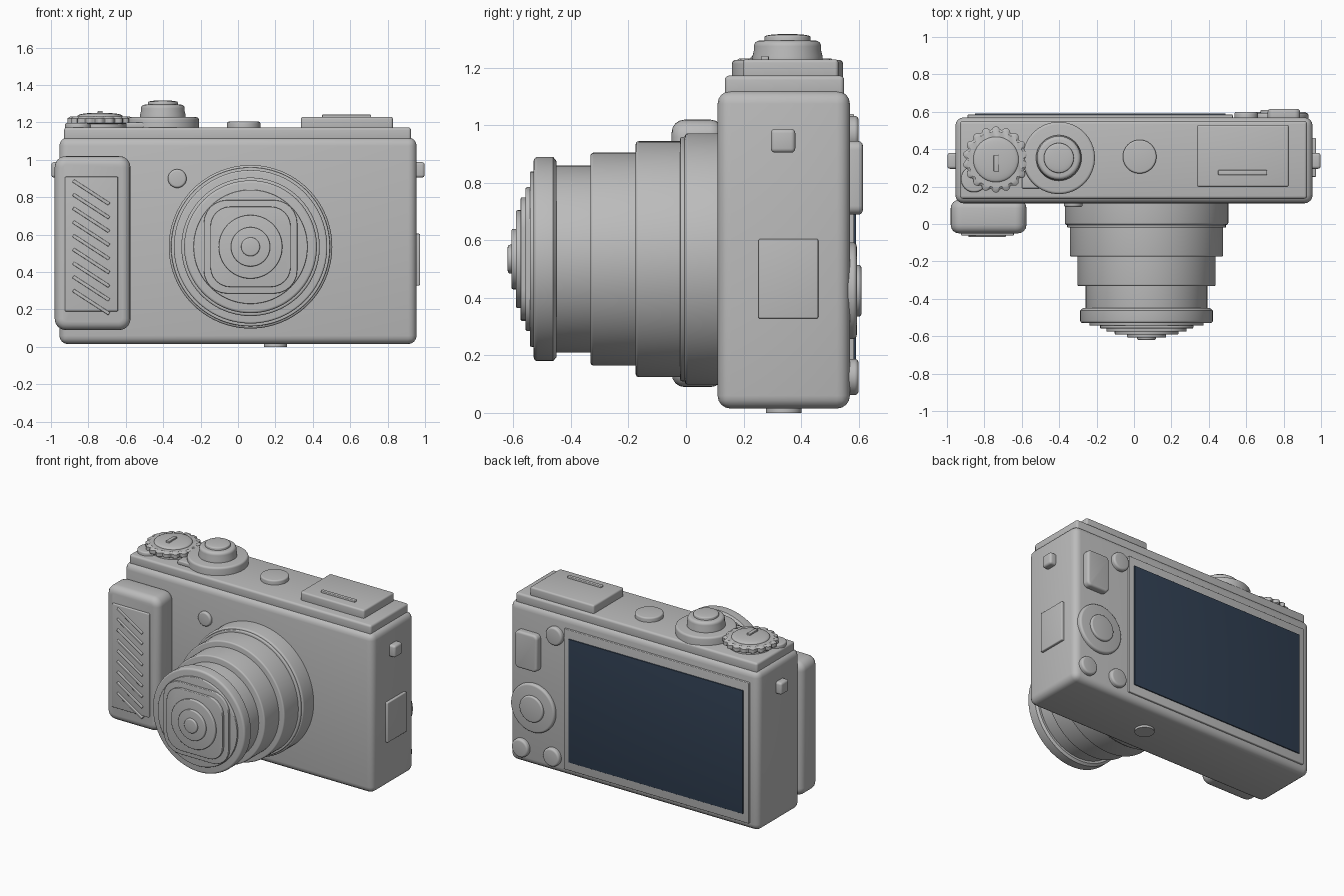
import bpy, bmesh, math
from mathutils import Matrix, Vector

cube = bpy.data.objects.get("Cube")
if cube:
    bpy.data.objects.remove(cube, do_unlink=True)


def material(name, rgb):
    m = bpy.data.materials.new(name)
    m.use_nodes = True
    m.diffuse_color = (*rgb, 1)
    m.node_tree.nodes["Principled BSDF"].inputs["Base Color"].default_value = (*rgb, 1)
    return m


GREY = material("grey", (0.5, 0.5, 0.5))
NAVY = material("screen_navy", (0.03, 0.05, 0.085))


def finish(name, bm, mat=GREY):
    bmesh.ops.recalc_face_normals(bm, faces=bm.faces)
    me = bpy.data.meshes.new(name)
    bm.to_mesh(me)
    bm.free()
    me.materials.append(mat)
    ob = bpy.data.objects.new(name, me)
    bpy.context.collection.objects.link(ob)
    bpy.ops.object.select_all(action="DESELECT")
    ob.select_set(True)
    bpy.context.view_layer.objects.active = ob
    bpy.ops.object.shade_smooth_by_angle(angle=math.radians(35))
    return ob


def box(name, x, y, z, bevel=0.0, mat=GREY, corners=0.0, axis=1, tilt=0.0):
    """Box from (min, max) ranges; corners rounds only edges along one axis first."""
    lo, hi = Vector((x[0], y[0], z[0])), Vector((x[1], y[1], z[1]))
    bm = bmesh.new()
    bmesh.ops.create_cube(bm, size=1)
    bmesh.ops.scale(bm, vec=hi - lo, verts=bm.verts)
    if corners:
        along = [e for e in bm.edges
                 if abs((e.verts[0].co - e.verts[1].co).normalized()[axis]) > 0.9]
        bmesh.ops.bevel(bm, geom=along, offset=corners, segments=6, profile=0.5, affect="EDGES")
    if bevel:
        sharp = [e for e in bm.edges if e.calc_face_angle() > 0.6]
        bmesh.ops.bevel(bm, geom=sharp, offset=bevel, segments=4, profile=0.5, affect="EDGES")
    move = Matrix.Translation((lo + hi) / 2) @ Matrix.Rotation(tilt, 4, "Y")
    bmesh.ops.transform(bm, matrix=move, verts=bm.verts)
    return finish(name, bm, mat)


# Turning directions: the profile height runs along the named direction
TURN = {"up": Matrix(), "front": Matrix.Rotation(math.pi / 2, 4, "X"),
        "back": Matrix.Rotation(-math.pi / 2, 4, "X")}


def lathe(name, centre, profile, facing="up", steps=64, wave=None):
    """Turn (radius, height) points; wave scales the radius by angle."""
    bm = bmesh.new()
    rings = []
    for r, h in profile:
        ring = []
        for i in range(steps):
            a = math.tau * i / steps
            k = r * (wave(a) if wave else 1)
            ring.append(bm.verts.new((k * math.cos(a), k * math.sin(a), h)))
        rings.append(ring)
    for a, b in zip(rings, rings[1:]):
        for i in range(steps):
            j = (i + 1) % steps
            bm.faces.new((a[i], a[j], b[j], b[i]))
    bm.faces.new(rings[0])
    bm.faces.new(rings[-1])
    bmesh.ops.transform(bm, matrix=Matrix.Translation(centre) @ TURN[facing], verts=bm.verts)
    return finish(name, bm)


def drum(r, h0, h1, soft=0.01):
    """Cylinder profile with a rounded far rim."""
    arc = [(r - soft + soft * math.cos(t), h1 - soft + soft * math.sin(t))
           for t in (math.pi / 8 * i for i in range(5))]
    return [(r, h0)] + arc


def dome(r, h0, rise):
    """Shallow cap profile."""
    return [(r * math.cos(t), h0 + rise * math.sin(t))
            for t in (math.pi / 2 * i / 8 for i in range(8))]


# Body and top plate
box("body", (-0.955, 0.955), (0.11, 0.57), (0.015, 1.12), 0.045)
box("top_plate", (-0.93, 0.925), (0.135, 0.55), (1.1, 1.173), 0.015)
lathe("tripod_socket", (0.2, 0.34, 0), drum(0.062, 0, 0.03, 0.003))

# Hand grip with slanted ridges
box("grip", (-0.98, -0.575), (-0.05, 0.13), (0.09, 1.02), 0.045, corners=0.06)
box("grip_panel", (-0.925, -0.642), (-0.062, 0), (0.19, 0.91), 0.006)
for i in range(9):
    z = 0.826 - i * 0.0733
    box("grip_ridge", (-0.9, -0.67), (-0.07, -0.04), (z - 0.009, z + 0.009),
        0.004, tilt=math.radians(33))

# Telescoping lens barrel: radius, back and front distance
LENS = (0.067, 0, 0.535)
for name, r, back, front, soft in (
        ("lens_mount", 0.437, -0.13, 0.005, 0.012), ("lens_ring", 0.425, 0, 0.02, 0.006),
        ("outer_barrel", 0.41, 0, 0.175, 0.01), ("middle_barrel", 0.37, 0.15, 0.332, 0.01),
        ("inner_barrel", 0.325, 0.3, 0.46, 0.005), ("lens_cover_disc", 0.305, 0.5, 0.543, 0.005),
        ("lens_inner_ring", 0.17, 0.55, 0.592, 0.006), ("lens_eye", 0.105, 0.58, 0.607, 0.006),
        ("lens_centre", 0.05, 0.6, 0.62, 0.008)):
    lathe(name, LENS, drum(r, back, front, soft), "front", 96)
lathe("front_ring", LENS, [(0.34, 0.45), (0.355, 0.462)] + drum(0.355, 0.47, 0.53, 0.014),
      "front", 96)
for half, front in ((0.25, 0.558), (0.215, 0.575)):
    box("lens_blade_plate", (LENS[0] - half, LENS[0] + half), (-front, -0.52),
        (LENS[2] - half, LENS[2] + half), 0.005, corners=half * 0.5)

# Focus lamp
lathe("focus_lamp", (-0.325, 0.12, 0.9), drum(0.05, 0, 0.03, 0.012), "front", 32)

# Mode dial with scalloped rim
DIAL = (-0.738, 0.345, 0)
lathe("dial_base", DIAL, drum(0.14, 1.16, 1.2))
lathe("dial_rim", DIAL, [(0.155, 1.192), (0.165, 1.198), (0.165, 1.222), (0.15, 1.232)],
      steps=180, wave=lambda a: 1.07 - 0.1 * abs(math.cos(9 * a)) ** 3)
lathe("dial_cap", DIAL, [(0.123, 1.225)] + dome(0.12, 1.236, 0.016))
box("dial_marker", (-0.75, -0.724), (0.28, 0.37), (1.24, 1.262), 0.004)
lathe("corner_button", (-0.855, 0.24, 0), drum(0.07, 1.16, 1.197))

# Shutter button with zoom collar
SHUTTER = (-0.402, 0.353, 0)
lathe("zoom_collar", SHUTTER, drum(0.193, 1.16, 1.228, 0.014))
box("zoom_lever", (-0.6, -0.45), (0.19, 0.28), (1.17, 1.2), 0.008)
lathe("shutter_ring", SHUTTER, [(0.122, 1.22), (0.122, 1.24)] + drum(0.117, 1.26, 1.295, 0.02))
lathe("shutter_button", SHUTTER, [(0.08, 1.28), (0.08, 1.306)] + dome(0.079, 1.309, 0.009))

# Power button and accessory shoe
lathe("power_button", (0.03, 0.36, 0), drum(0.09, 1.16, 1.204))
box("accessory_shoe", (0.337, 0.828), (0.198, 0.53), (1.16, 1.23), 0.012)
box("shoe_bar", (0.45, 0.712), (0.262, 0.288), (1.22, 1.242), 0.005)

# Strap lugs and side door
for name, x in (("left_strap_lug", (0.93, 0.998)), ("right_strap_lug", (-0.998, -0.93))):
    box(name, x, (0.295, 0.38), (0.905, 0.988), 0.015)
box("side_door", (0.94, 0.973), (0.252, 0.46), (0.328, 0.605), 0.006)

# Rear screen
box("screen_frame", (-0.89, 0.528), (0.55, 0.585), (0.065, 1.04), 0.005)
box("screen", (-0.85, 0.49), (0.57, 0.592), (0.125, 0.98), 0.002, NAVY)

# Rear controls
box("thumb_rest", (0.715, 0.888), (0.55, 0.615), (0.69, 0.945), 0.015, corners=0.03)
lathe("control_ring", (0.765, 0, 0.425), drum(0.168, 0.55, 0.594, 0.014), "back")
lathe("control_centre", (0.765, 0, 0.425), drum(0.09, 0.58, 0.61, 0.01), "back")
for name, x, z in (("top_rear_button", 0.6, 0.97), ("inner_rear_button", 0.62, 0.125),
                   ("outer_rear_button", 0.86, 0.125)):
    lathe(name, (x, 0, z), drum(0.063, 0.55, 0.6, 0.014), "back", 40)
